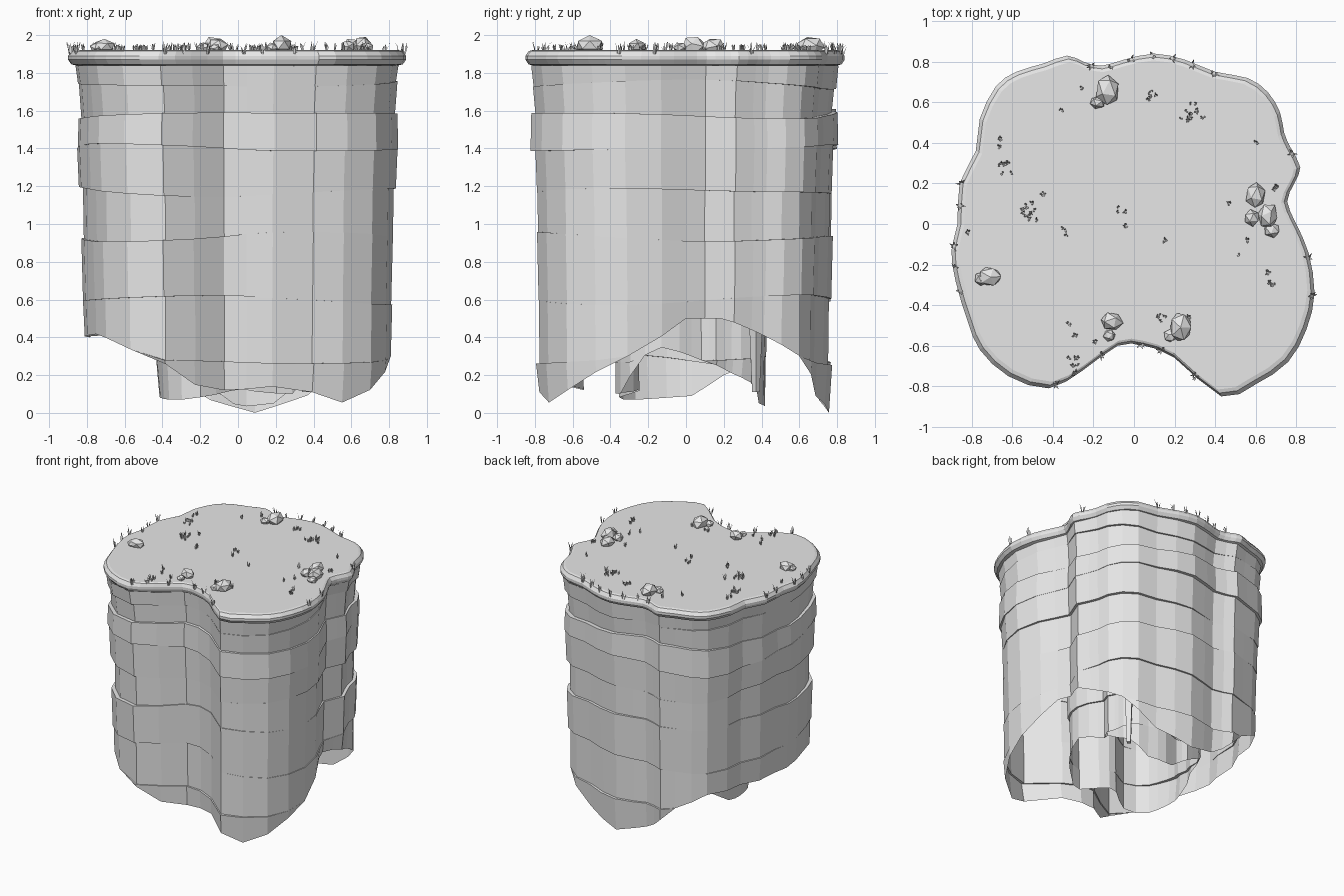
import bpy, bmesh, math, random
from math import sin, cos, pi
from mathutils import Vector, Matrix

random.seed(7)
if "Cube" in bpy.data.objects:
    bpy.data.objects.remove(bpy.data.objects["Cube"])

stone = bpy.data.materials.new("pale_grey")
stone.use_nodes = True
grey = (0.8, 0.8, 0.8, 1)
stone.diffuse_color = grey
stone.node_tree.nodes["Principled BSDF"].inputs["Base Color"].default_value = grey


def finish(name, bm, weld=True):
    """Turn a bmesh into a flat shaded object."""
    if weld:
        bmesh.ops.remove_doubles(bm, verts=bm.verts, dist=0.0005)
        bmesh.ops.recalc_face_normals(bm, faces=bm.faces)
    mesh = bpy.data.meshes.new(name)
    bm.to_mesh(mesh)
    bm.free()
    mesh.materials.append(stone)
    obj = bpy.data.objects.new(name, mesh)
    bpy.context.scene.collection.objects.link(obj)
    return obj


def bridge(bm, lower, upper):
    """Join two closed rows of vertices with quads."""
    count = len(lower)
    for i in range(count):
        j = (i + 1) % count
        bm.faces.new((lower[i], lower[j], upper[j], upper[i]))


def table(pairs, value):
    """Linear interpolation in a sorted table."""
    for (a, va), (b, vb) in zip(pairs, pairs[1:]):
        if a <= value <= b:
            return va + (vb - va) * (value - a) / (b - a)
    return pairs[-1][1]


def rounded(points):
    """Add a curved midpoint between neighbouring points of a closed loop."""
    loop = []
    for i in range(len(points)):
        a, b, c, d = (Vector(points[(i + k) % len(points)]) for k in (-1, 0, 1, 2))
        loop += [b, (b + c) * .5625 - (a + d) * .0625]
    return [tuple(p) for p in loop]


# Plan of the plateau, counter-clockwise from the right side
plan = [
    (.80, 0), (.755, .11), (.79, .2), (.82, .28), (.77, .38), (.74, .45), (.72, .55),
    (.66, .65), (.56, .72), (.40, .75), (.25, .81), (.10, .84), (-.05, .81),
    (-.16, .78), (-.25, .80), (-.33, .83), (-.45, .79), (-.58, .75), (-.68, .68),
    (-.76, .52), (-.78, .36), (-.86, .20), (-.87, 0), (-.90, -.13), (-.88, -.28),
    (-.82, -.48), (-.76, -.62), (-.62, -.75), (-.42, -.81), (-.25, -.72),
    (-.08, -.60), (.05, -.60), (.2, -.66), (.43, -.85), (.6, -.79), (.76, -.68),
    (.85, -.52), (.89, -.34), (.86, -.14)]
lip_plan = rounded(plan)

# Height of the ragged bottom edges by direction in degrees
cliff_rim = [(0, .5), (15, .5), (30, .42), (45, .3), (60, .1), (83, 0), (105, .08),
             (118, .28), (135, .42), (180, .4), (215, .42), (241, .28), (253, .12),
             (270, .12), (287, .14), (300, .1), (308, .05), (318, .12), (330, .23),
             (338, .29), (350, .4), (360, .5)]
core_rim = [(0, .3), (20, .25), (45, .16), (62, .05), (90, .03), (115, .15), (139, .25),
            (153, .21), (180, .09), (217, .07), (235, .07), (270, .13), (300, .1),
            (314, .1), (322, .28), (340, .35), (360, .3)]


def bearing(x, y):
    return math.atan2(y, x) % (2 * pi)


polar = sorted((bearing(x, y), math.hypot(x, y)) for x, y in lip_plan)
polar.append((2 * pi, polar[0][1]))


def rock_ring(bm, level, scale, step, bulge, rim, rim_scale, shift):
    """One wavy ring of the plan, cut off at the ragged bottom edge."""
    ring = []
    for x, y in plan:
        a = bearing(x, y)
        wave = 0 if step == 0 else .018 * sin(2 * a + 2 * step) + .01 * sin(3 * a + step)
        corner = .01 * (1 - cos(4 * a))
        s = scale + corner + .008 * sin(2 * a + bulge * 2.4) + .004 * sin(5 * a + bulge)
        z = level + wave
        low = table(rim, math.degrees(a))
        if z <= low:
            z, s = low, rim_scale + corner
        ring.append(bm.verts.new((x * s, y * s + shift, z)))
    return ring


def rock_wall(name, strata, rim, rim_scale, shift=0):
    """Overlapping rock layers, each (top, bottom, top scale, bottom scale)."""
    bm = bmesh.new()
    previous = None
    for i, (top, bottom, s_top, s_bottom) in enumerate(strata):
        upper = rock_ring(bm, top, s_top, i, i, rim, rim_scale, shift)
        lower = rock_ring(bm, bottom, s_bottom, i + 1, i, rim, rim_scale, shift)
        if previous:
            bridge(bm, upper, previous)
        bridge(bm, lower, upper)
        previous = lower
    finish(name, bm)


# Outer cliff and the smaller core hanging inside it
rock_wall("cliff_strata", [
    (1.84, 1.74, .955, .94), (1.74, 1.58, .935, .92), (1.58, 1.40, .945, .95),
    (1.40, 1.17, .935, .925), (1.17, .93, .91, .905), (.93, .60, .92, .91),
    (.60, .28, .905, .90), (.28, -.1, .91, .895)], cliff_rim, .9)
rock_wall("inner_core", [
    (1.84, .93, .475, .465), (.93, .60, .475, .47), (.60, .28, .465, .46),
    (.28, -.1, .47, .455)], core_rim, .46, .03)

# Narrow spike hanging from the corner of the core
bm = bmesh.new()
bmesh.ops.create_cone(bm, cap_ends=True, segments=4, radius1=.02, radius2=.035, depth=.36)
bmesh.ops.translate(bm, verts=bm.verts, vec=(.36, .37, .29))
finish("core_spike", bm)

# Plateau: rounded lip and flat top
bm = bmesh.new()
previous = None
for z, s in [(1.835, .93), (1.845, .98), (1.87, 1), (1.89, 1), (1.915, .98), (1.92, .96)]:
    ring = [bm.verts.new((x * s, y * s, z)) for x, y in lip_plan]
    if previous:
        bridge(bm, previous, ring)
    previous = ring
centre = bm.verts.new((0, 0, 1.92))
for a, b in zip(previous, previous[1:] + previous[:1]):
    bm.faces.new((a, b, centre))
finish("plateau_top", bm)

# Boulders: x, y, half width, half depth, top height
boulders = [(-.13, .66, .06, .08, 1.99), (-.18, .60, .04, .03, 1.96),
            (.60, .14, .05, .065, 1.98), (.66, .04, .05, .06, 1.99), (.58, .03, .04, .04, 1.97),
            (.68, -.03, .04, .035, 1.96), (-.71, -.26, .06, .05, 1.98),
            (-.75, -.27, .035, .035, 1.96), (-.11, -.48, .055, .045, 1.98),
            (-.12, -.55, .03, .03, 1.95), (.23, -.51, .06, .075, 2), (.18, -.55, .035, .035, 1.96)]
for x, y, wide, deep, top in boulders:
    bm = bmesh.new()
    bmesh.ops.create_icosphere(bm, subdivisions=1, radius=1)
    bmesh.ops.rotate(bm, verts=bm.verts, matrix=Matrix.Rotation(random.uniform(0, 3), 3, (1, 1, 1)))
    for v in bm.verts:
        v.co *= random.uniform(.95, 1.12)
    peak = max(v.co.z for v in bm.verts)
    middle = 1.92 + (top - 1.92) * .35
    for v in bm.verts:
        v.co = Vector((x + v.co.x * wide, y + v.co.y * deep,
                       middle + v.co.z / peak * (top - middle)))
    finish("boulder", bm)


def tuft(bm, x, y, z, height, blades):
    """A tuft of thin bent blades."""
    for _ in range(blades):
        a = random.uniform(0, 2 * pi)
        side = Vector((-sin(a), cos(a), 0)) * .004
        out = Vector((cos(a), sin(a), 0)) * height
        tall = height * random.uniform(.6, 1)
        base = Vector((x, y, z)) + out * .1
        mid = base + out * .1 + Vector((0, 0, tall * .55))
        tip = base + out * random.uniform(.1, .35) + Vector((0, 0, tall))
        points = [bm.verts.new(p) for p in (base - side, base + side, mid + side, mid - side, tip)]
        bm.faces.new(points[:4])
        bm.faces.new((points[3], points[2], points[4]))


# Grass along the lip, by direction in degrees
bm = bmesh.new()
for degrees in [24, 62, 70, 77, 84, 91, 98, 105, 167, 174, 187, 194, 201,
                244, 249, 256, 273, 282, 292, 338, 349]:
    a = math.radians(degrees)
    r = table(polar, a) * .99
    tuft(bm, r * cos(a), r * sin(a), 1.9, .07, 6)
finish("edge_grass", bm, weld=False)

# Single tufts scattered over the top
bm = bmesh.new()
for x, y in [(-.26, .67), (-.36, .56), (.34, .53), (.6, .4), (-.66, .42), (-.67, .38),
             (-.45, .15), (-.82, -.04), (-.04, -.01), (.15, -.08), (.47, .1), (.56, -.08),
             (.51, -.15), (.66, -.24), (-.32, -.49), (-.29, -.55), (-.19, -.58), (.27, -.46)]:
    tuft(bm, x, y, 1.92, .045, 6)
finish("scattered_grass", bm, weld=False)

# Looser clumps: x, y, spread, number of tufts
bm = bmesh.new()
for x, y, spread, count in [(.09, .63, .03, 5), (.27, .55, .05, 12), (-.63, .28, .03, 9),
                            (-.52, .06, .05, 11), (-.06, .06, .02, 3), (-.33, -.04, .03, 3),
                            (.68, -.3, .02, 5), (.69, .18, .02, 4), (.14, -.46, .02, 4),
                            (-.3, -.68, .03, 5)]:
    for _ in range(count):
        tuft(bm, x + random.uniform(-spread, spread), y + random.uniform(-spread, spread),
             1.92, .035, 4)
finish("grass_clumps", bm, weld=False)
